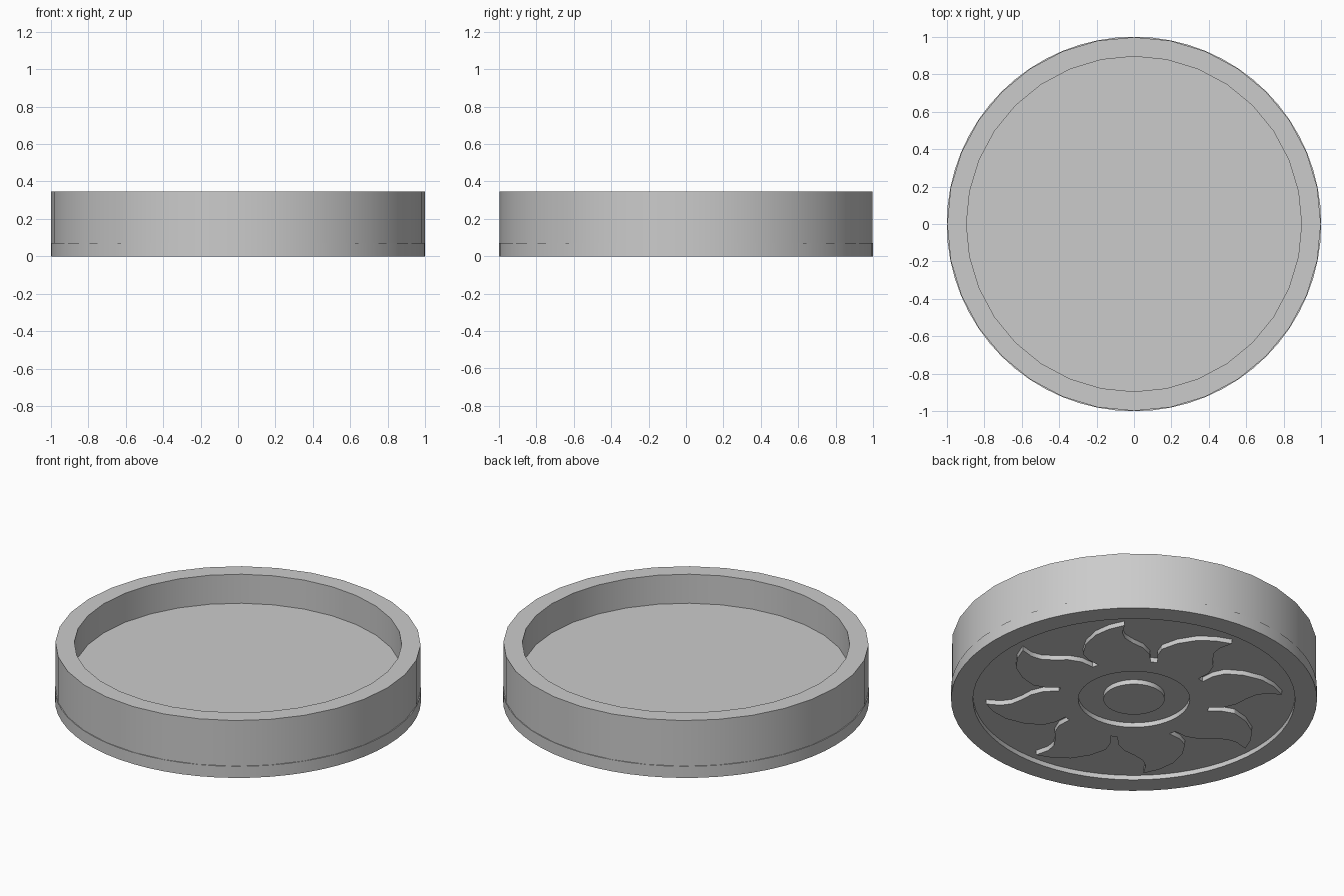
import bpy, bmesh, math
from mathutils import Vector, Matrix

if "Cube" in bpy.data.objects:
    bpy.data.objects.remove(bpy.data.objects["Cube"], do_unlink=True)

grey = bpy.data.materials.new("plain_grey")
grey.use_nodes = True
colour = (0.6, 0.6, 0.6, 1)
grey.diffuse_color = colour
grey.node_tree.nodes["Principled BSDF"].inputs["Base Color"].default_value = colour

RELIEF = 0.028   # depth of the recess underneath


def finish(bm, name):
    bmesh.ops.remove_doubles(bm, verts=bm.verts, dist=1e-5)
    bmesh.ops.recalc_face_normals(bm, faces=bm.faces)
    mesh = bpy.data.meshes.new(name)
    bm.to_mesh(mesh)
    bm.free()
    mesh.materials.append(grey)
    obj = bpy.data.objects.new(name, mesh)
    bpy.context.collection.objects.link(obj)
    bpy.ops.object.select_all(action='DESELECT')
    obj.select_set(True)
    bpy.context.view_layer.objects.active = obj
    bpy.ops.object.shade_smooth_by_angle(angle=math.radians(30))
    return obj


def lathe(name, profile, sides):
    bm = bmesh.new()
    verts = [bm.verts.new((0, -r, z)) for r, z in profile]
    edges = [bm.edges.new(pair) for pair in zip(verts, verts[1:])]
    bmesh.ops.spin(bm, geom=verts + edges, axis=(0, 0, 1), cent=(0, 0, 0),
                   angle=math.tau, steps=sides, use_duplicate=False)
    return finish(bm, name)


def plate(name, loops, height):
    # flat outline with optional holes, raised downwards out of the recess
    bm = bmesh.new()
    edges = []
    for loop in loops:
        vs = [bm.verts.new((x, y, 0)) for x, y in loop]
        edges += [bm.edges.new((vs[i - 1], vs[i])) for i in range(len(vs))]
    bmesh.ops.triangle_fill(bm, edges=edges, use_beauty=True)
    faces = list(bm.faces)
    made = bmesh.ops.extrude_face_region(bm, geom=faces, use_keep_orig=True)
    top = [g for g in made["geom"] if isinstance(g, bmesh.types.BMVert)]
    bmesh.ops.translate(bm, verts=top, vec=(0, 0, height))
    return finish(bm, name)


def circle(radius, sides):
    return [(radius * math.sin(math.tau * i / sides),
             radius * math.cos(math.tau * i / sides)) for i in range(sides)]


# Open cup above, and the finer-sided base disc with its recessed underside
lathe("cup", [(0, 0.17), (0.895, 0.17), (0.895, 0.345), (0.998, 0.345),
              (0.998, 0.07)], 32)
lathe("base_disc", [(0, RELIEF), (0.88, RELIEF), (0.88, 0), (1, 0),
                    (1, 0.07), (0.96, 0.07)], 64)

# Sun of eight swirling flames
flame = [(-.16, .39), (-.21, .45), (-.235, .52), (-.21, .62), (-.15, .715),
         (-.07, .775), (.02, .81), (0, .73), (.01, .67), (.05, .61),
         (.10, .555), (.13, .48), (.125, .40)]
outline = []
for k in range(8):
    turn = Matrix.Rotation(-k * math.tau / 8, 2)
    outline += [turn @ Vector(p) for p in flame]
outline = [(-x, y) for x, y in outline]
plate("sun", [outline, circle(0.305, 48)], RELIEF)
plate("sun_centre", [circle(0.167, 48)], RELIEF)
